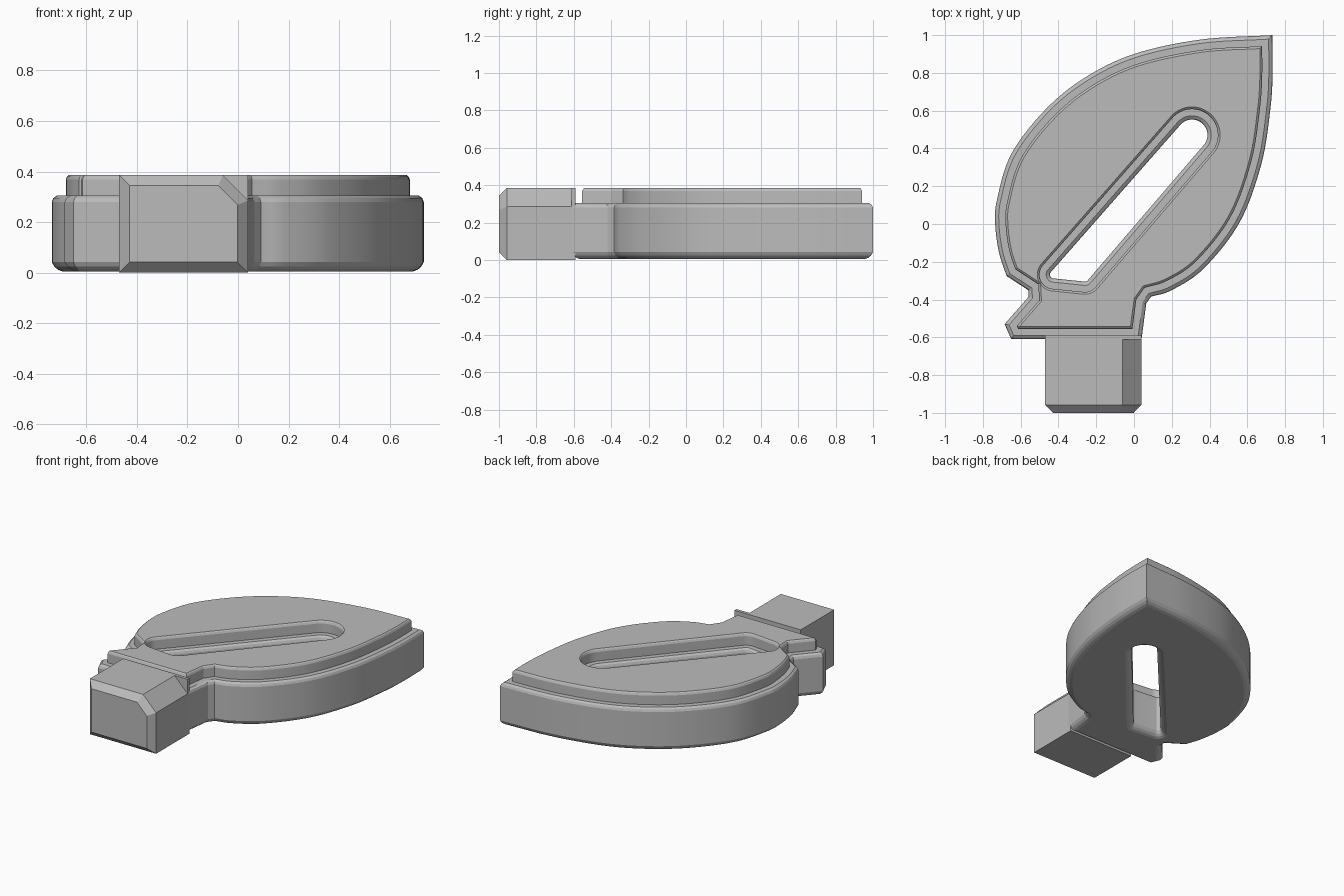
import bpy, bmesh, math
from mathutils import Vector
from mathutils.geometry import convex_hull_2d

cube = bpy.data.objects.get("Cube")
if cube:
    bpy.data.objects.remove(cube, do_unlink=True)

# Single material
grey = bpy.data.materials.new("plain grey")
grey.use_nodes = True
grey.diffuse_color = (0.5, 0.5, 0.5, 1)
grey.node_tree.nodes["Principled BSDF"].inputs["Base Color"].default_value = (0.5, 0.5, 0.5, 1)


def inset(points, d):
    """Mitred inward offset of a counter-clockwise polygon."""
    pts = [Vector(p) for p in points]
    out = []
    for i, p in enumerate(pts):
        a = (p - pts[i - 1]).normalized()
        b = (pts[(i + 1) % len(pts)] - p).normalized()
        n = Vector((-a.y - b.y, a.x + b.x)).normalized()
        out.append(p + n * d / n.dot(Vector((-a.y, a.x))))
    return out


def spline(pts, steps=8):
    """Smooth curve through the points, last point left out."""
    ext = [2 * pts[0] - pts[1]] + pts + [2 * pts[-1] - pts[-2]]
    out = []
    for a, b, c, e in zip(ext, ext[1:], ext[2:], ext[3:]):
        for k in range(steps):
            t = k / steps
            out.append(0.5 * (2 * b + (c - a) * t + (2 * a - 5 * b + 4 * c - e) * t ** 2
                              + (3 * b - a - 3 * c + e) * t ** 3))
    return out


def add_wall(bm, rings):
    """Join a stack of rings; return the edges of the first and last ring."""
    loops = [[bm.verts.new(co) for co in ring] for ring in rings]
    n = len(loops[0])
    for lo, hi in zip(loops, loops[1:]):
        for i in range(n):
            j = (i + 1) % n
            bm.faces.new((lo[i], lo[j], hi[j], hi[i]))
    return [[bm.edges.get((r[i - 1], r[i])) for i in range(n)] for r in (loops[0], loops[-1])]


def finish(bm, name):
    bmesh.ops.recalc_face_normals(bm, faces=bm.faces)
    mesh = bpy.data.meshes.new(name)
    bm.to_mesh(mesh)
    bm.free()
    mesh.materials.append(grey)
    obj = bpy.data.objects.new(name, mesh)
    bpy.context.collection.objects.link(obj)
    bpy.ops.object.select_all(action="DESELECT")
    obj.select_set(True)
    bpy.context.view_layer.objects.active = obj
    bpy.ops.object.shade_smooth_by_angle(angle=math.radians(18))


# Leaf outline: far edge, notch and neck, near edge
far_edge = [(0.732, 1.0), (0.35, 0.976), (0, 0.9), (-0.26, 0.775), (-0.47, 0.605), (-0.65, 0.37),
            (-0.725, 0.13), (-0.735, 0), (-0.715, -0.15), (-0.675, -0.275)]
neck = [(-0.56, -0.35), (-0.558, -0.385), (-0.685, -0.53), (-0.65, -0.61), (0.04, -0.61),
        (0.065, -0.42)]
near_edge = [(0.09, -0.385), (0.2, -0.35), (0.37, -0.235), (0.56, 0.01), (0.675, 0.32),
             (0.722, 0.61), (0.734, 0.8)]


def leaf_ring(d):
    p = inset(far_edge + neck + near_edge, d)
    f, m = len(far_edge), len(far_edge) + len(neck)
    return spline(p[:f]) + p[f - 1:m] + spline(p[m:] + p[:1])


# Slot: hull of three circles
def slot_ring(d):
    pts = []
    for x, y, r in ((0.307, 0.471, 0.082), (-0.425, -0.268, 0.02), (-0.26, -0.285, 0.02)):
        for k in range(48):
            a = math.tau * k / 48
            pts.append(Vector((x + (r + d) * math.cos(a), y + (r + d) * math.sin(a))))
    return pts


slot_order = convex_hull_2d(slot_ring(0))

# Edge section as (height, inset): rounded base, ledge, raised top
section = [(0.005, 0.042), (0.012, 0.024), (0.024, 0.01), (0.042, 0), (0.28, 0), (0.295, 0.006),
           (0.305, 0.02), (0.305, 0.055), (0.368, 0.055), (0.38, 0.06), (0.386, 0.067)]

bm = bmesh.new()
outer = add_wall(bm, [[(p.x, p.y, z) for p in leaf_ring(d)] for z, d in section])
slot_rings = []
for z, d in section:
    pts = slot_ring(d)
    slot_rings.append([(pts[i].x, pts[i].y, z) for i in slot_order])
inner = add_wall(bm, slot_rings)
for out_edges, in_edges in zip(outer, inner):
    bmesh.ops.triangle_fill(bm, use_beauty=True, use_dissolve=False, edges=out_edges + in_edges)
finish(bm, "leaf_body")

# Mounting block with one cut corner and a chamfered front
block = [(-0.47, 0), (0.04, 0), (0.04, 0.285), (-0.06, 0.386), (-0.47, 0.386)]
flange = [(-0.47, 0), (0.04, 0), (0.04, 0.386), (-0.47, 0.386)]
for name, outline, stations in (
        ("mounting_block", block, [(-0.6, 0), (-0.957, 0), (-1, 0.042)]),
        ("block_flange", flange, [(-0.59, 0), (-0.612, 0)])):
    bm = bmesh.new()
    ends = add_wall(bm, [[(p.x, y, p.y) for p in inset(outline, d)] for y, d in stations])
    for edges in ends:
        bmesh.ops.contextual_create(bm, geom=edges)
    finish(bm, name)
